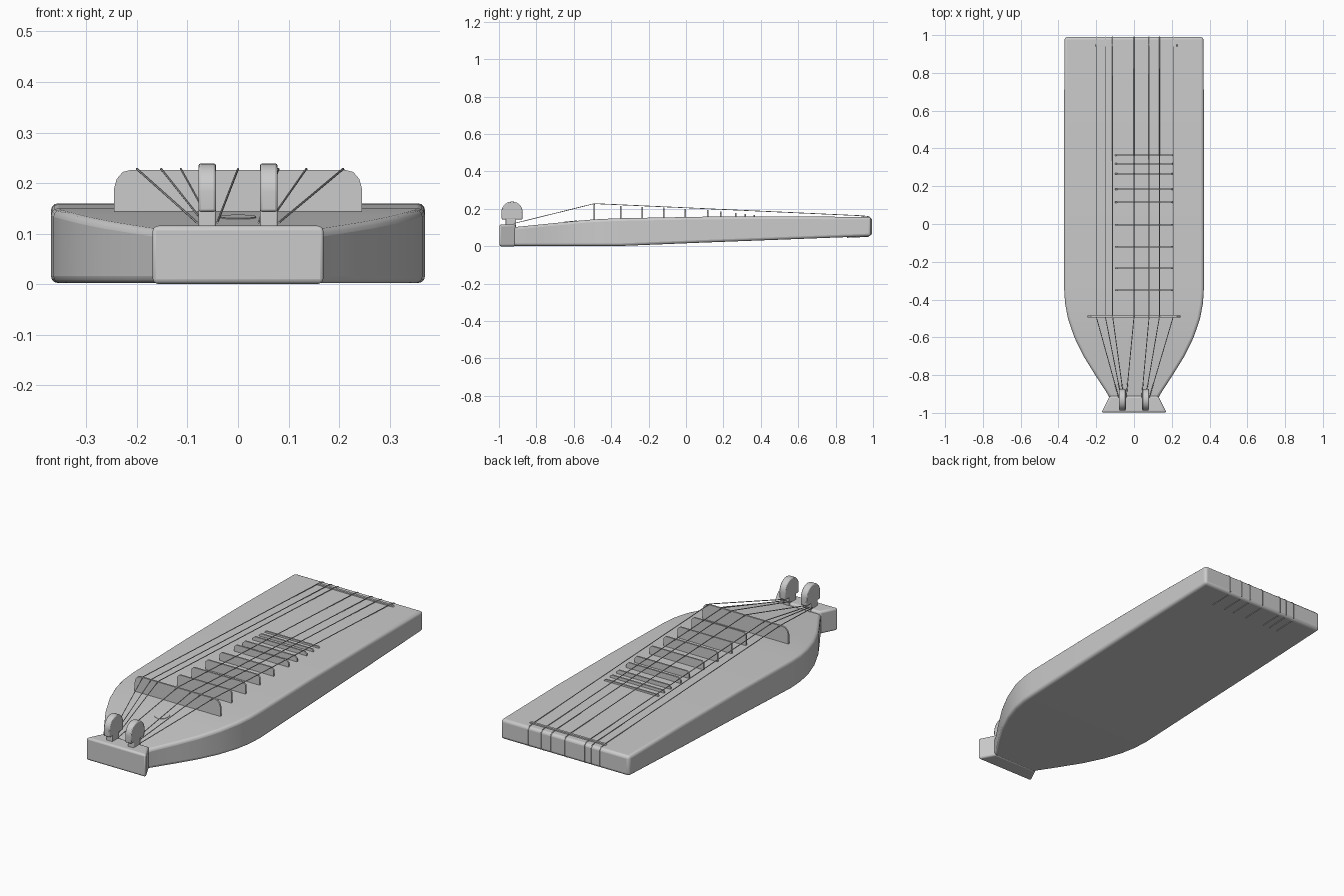
import bpy, bmesh, math

cube = bpy.data.objects.get("Cube")
if cube:
    bpy.data.objects.remove(cube, do_unlink=True)

grey = bpy.data.materials.new("plain grey")
grey.use_nodes = True
colour = (0.6, 0.6, 0.6, 1)
grey.diffuse_color = colour
grey.node_tree.nodes["Principled BSDF"].inputs["Base Color"].default_value = colour


def finish(name, bm, bevel=0, angle=35, segments=2):
    bmesh.ops.recalc_face_normals(bm, faces=bm.faces)
    mesh = bpy.data.meshes.new(name)
    bm.to_mesh(mesh)
    bm.free()
    ob = bpy.data.objects.new(name, mesh)
    bpy.context.collection.objects.link(ob)
    mesh.materials.append(grey)
    if bevel:
        mod = ob.modifiers.new("soft edges", 'BEVEL')
        mod.width, mod.segments = bevel, segments
        mod.limit_method, mod.angle_limit = 'ANGLE', math.radians(angle)
    bpy.ops.object.select_all(action='DESELECT')
    ob.select_set(True)
    bpy.context.view_layer.objects.active = ob
    bpy.ops.object.shade_smooth_by_angle(angle=math.radians(30))
    return ob


def loft(name, rings, **kw):
    bm = bmesh.new()
    loops = [[bm.verts.new(p) for p in ring] for ring in rings]
    for a, b in zip(loops, loops[1:]):
        for i in range(len(a)):
            j = (i + 1) % len(a)
            bm.faces.new((a[i], a[j], b[j], b[i]))
    bm.faces.new(loops[0])
    bm.faces.new(loops[-1])
    return finish(name, bm, **kw)


def plate(name, outline, y, thick, **kw):
    # x-z outline extruded along y
    return loft(name, [[(x, y + s * thick / 2, z) for x, z in outline] for s in (-1, 1)], **kw)


# Sound body: y, half width, bottom, top
stations = [(-0.93, 0.125, 0.002, 0.1), (-0.9, 0.14, 0.002, 0.104), (-0.8, 0.205, 0.002, 0.114),
            (-0.7, 0.267, 0.002, 0.124), (-0.6, 0.316, 0.002, 0.134), (-0.5, 0.35, 0.002, 0.143),
            (-0.42, 0.365, 0.002, 0.147), (-0.34, 0.37, 0.002, 0.15), (0.1, 0.37, 0.02, 0.158),
            (0.55, 0.37, 0.037, 0.16), (0.99, 0.368, 0.054, 0.156)]
loft("sound_body", [[(-w, y, b), (w, y, b), (w, y, t), (-w, y, t)] for y, w, b, t in stations],
     bevel=0.014, angle=40, segments=3)


def top_at(y):
    for a, b in zip(stations, stations[1:]):
        if y <= b[0]:
            return a[3] + (b[3] - a[3]) * (y - a[0]) / (b[0] - a[0])
    return stations[-1][3]


# Flared foot block
loft("foot_block", [[(-w, y, 0), (w, y, 0), (w, y, 0.116), (-w, y, 0.116)]
                    for y, w in ((-0.998, 0.172), (-0.91, 0.128))], bevel=0.01, segments=3)

# Bridge with clipped shoulders
half = [(0.245, 0.135), (0.245, 0.19), (0.24, 0.208), (0.228, 0.222), (0.212, 0.226)]
plate("bridge", half + [(-x, z) for x, z in reversed(half)], -0.49, 0.009)

# Frets getting lower towards the tail
frets = [(-0.35, 0.216), (-0.235, 0.211), (-0.12, 0.206), (-0.005, 0.2), (0.115, 0.193),
         (0.185, 0.187), (0.265, 0.179), (0.318, 0.173), (0.365, 0.168)]
for n, (y, z) in enumerate(frets):
    base = top_at(y) - 0.005
    c = min(0.012, (z - base) / 2)
    plate(f"fret_{n + 1}", [(-0.1, base), (0.21, base), (0.21, z - c), (0.21 - c, z),
                            (c - 0.1, z), (-0.1, z - c)], y, 0.008)

# Tail nut
plate("tail_nut", [(-0.21, 0.15), (0.235, 0.15), (0.225, 0.163), (-0.2, 0.163)], 0.945, 0.012)

# Round sound hole plate lying on the sloped top
slope = 0.1
rings = [[(0.036 * math.cos(a), -0.62 + 0.036 * math.sin(a),
           top_at(-0.62) + slope * 0.036 * math.sin(a) + dz)
          for a in (math.tau * i / 24 for i in range(24))] for dz in (-0.003, 0.002)]
loft("sound_hole", rings)

# Tuning pegs: round-topped heads on short stems
head = [(-0.985, 0.143), (-0.875, 0.143)]
head += [(-0.93 + 0.057 * math.cos(a), 0.182 + 0.057 * math.sin(a))
         for a in (math.pi * i / 14 for i in range(15))]
stem = [(-0.965, 0.1), (-0.908, 0.1), (-0.908, 0.15), (-0.965, 0.15)]
for side, x in (("left", 0.061), ("right", -0.061)):
    for part, outline, w, bev in (("head", head, 0.0175, 0.005), ("stem", stem, 0.017, 0.003)):
        loft(f"{side}_peg_{part}", [[(x + s * w, y, z) for y, z in outline] for s in (-1, 1)],
             bevel=bev)

# Strings: from pegs, over the bridge and nut, round the tail and under it
for n, x in enumerate((-0.2, -0.152, -0.113, 0, 0.08, 0.135, 0.208)):
    peg = -0.061 if n < 4 else 0.061
    peg += 0.02 * (n - 1.5) / 1.5 if n < 4 else 0.02 * (n - 5)
    path = [(peg, -0.92, 0.122), (x, -0.49, 0.228), (x, 0.945, 0.163), (x, 0.98, 0.158),
            (x, 0.992, 0.146), (x, 0.992, 0.064), (x, 0.975, 0.052), (x, 0.86, 0.047)]
    r = 0.0022
    loft(f"string_{n + 1}", [[(px + r * math.cos(a), y + (r * math.sin(a) if 4 <= i <= 5 else 0),
                              z + (0 if 4 <= i <= 5 else r * math.sin(a)))
                             for a in (math.tau * k / 6 for k in range(6))]
                            for i, (px, y, z) in enumerate(path)])
